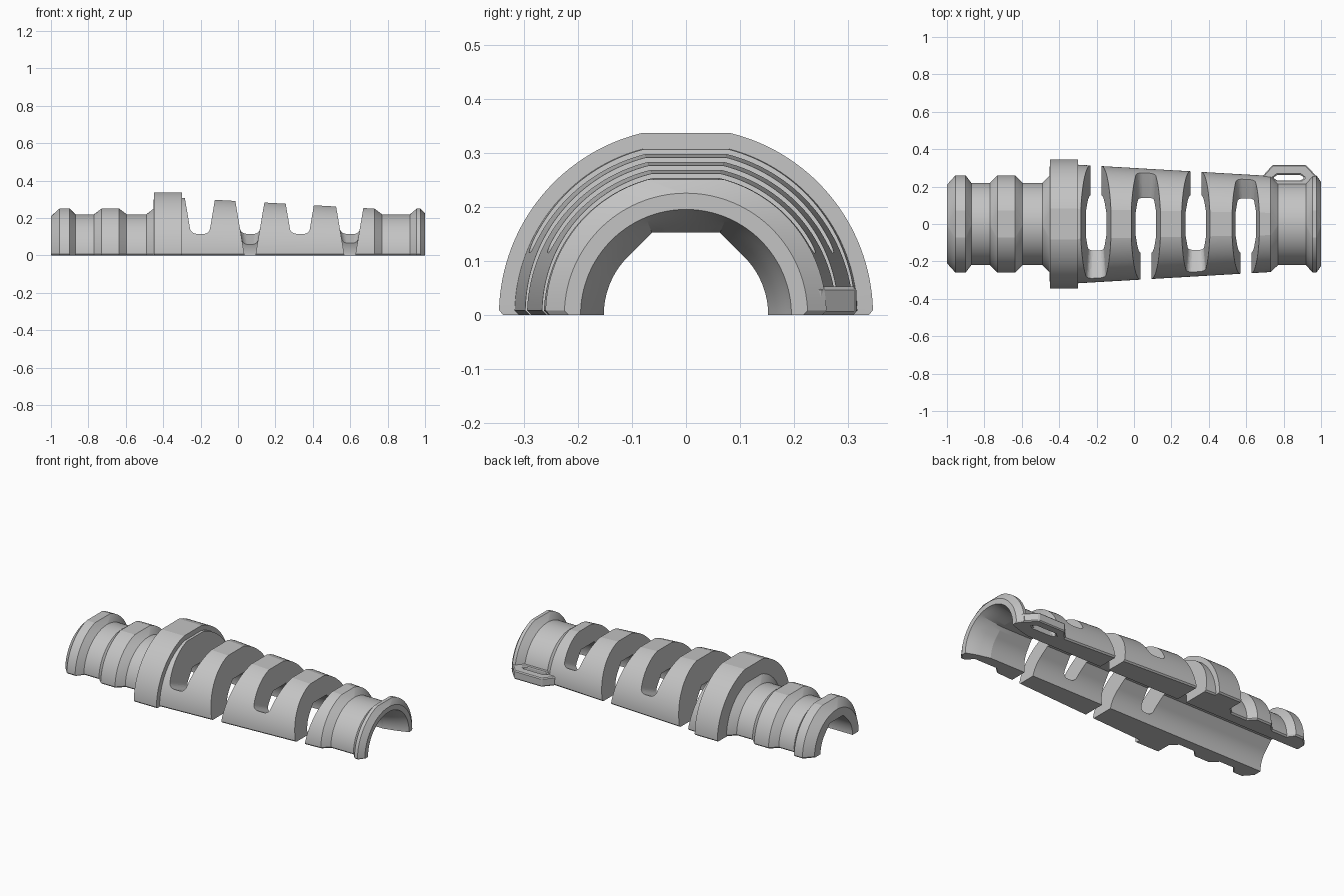
import bpy, bmesh, math

cube = bpy.data.objects.get("Cube")
if cube:
    bpy.data.objects.remove(cube)

BORE = 0.152
STEPS = 32

grey = bpy.data.materials.new("light_grey_plastic")
grey.use_nodes = True
colour = (0.55, 0.55, 0.55, 1)
grey.diffuse_color = colour
grey.node_tree.nodes["Principled BSDF"].inputs["Base Color"].default_value = colour


def make_object(name, bm):
    bmesh.ops.recalc_face_normals(bm, faces=bm.faces)
    mesh = bpy.data.meshes.new(name)
    bm.to_mesh(mesh)
    bm.free()
    mesh.materials.append(grey)
    obj = bpy.data.objects.new(name, mesh)
    bpy.context.collection.objects.link(obj)
    return obj


def loft(bm, sections):
    """Join closed loops of points into side walls; return the vertex rings."""
    rings = [[bm.verts.new(p) for p in s] for s in sections]
    for a, b in zip(rings, rings[1:]):
        for i in range(len(a)):
            j = (i + 1) % len(a)
            bm.faces.new((a[i], a[j], b[j], b[i]))
    return rings


def mirrored(half):
    return half + [(-y, z) for y, z in reversed(half)]


def outer_arch(r):
    # half circle with a flattened crown and a small chamfer at the base
    cap = min(r, max(0.25, r - 0.01))
    top = min(math.asin(cap / r), math.radians(89.6))
    low = math.asin(0.008 / r)
    half = [(r - 0.008, 0)]
    for i in range(STEPS):
        a = low + (top - low) * i / (STEPS - 1)
        half.append((r * math.cos(a), r * math.sin(a)))
    return mirrored(half)


def inner_arch(flare):
    # round lower bore with sloped shoulders and a flat roof, round when flared
    half = []
    shoulder = math.pi / 4
    for i in range(STEPS + 1):
        a = math.radians(min(90 * i / STEPS, 89.6))
        if a <= shoulder:
            r = BORE
        elif a <= 1.5 * shoulder:
            r = BORE / math.cos(a - shoulder)
        else:
            r = BORE / math.sin(a)
        r += (0.195 - r) * flare
        half.append((r * math.cos(a), r * math.sin(a)))
    return mirrored(half)


# Sleeve: stations of x, outer radius, bore flare
stations = [
    (-1, 0.21, 0), (-0.955, 0.26, 0), (-0.9, 0.26, 0), (-0.87, 0.22, 0),
    (-0.77, 0.22, 0), (-0.73, 0.26, 0), (-0.635, 0.26, 0), (-0.595, 0.22, 0),
    (-0.49, 0.22, 0), (-0.451, 0.26, 0), (-0.45, 0.346, 0), (-0.3, 0.346, 0),
    (-0.299, 0.317, 0), (0.73, 0.257, 0), (0.77, 0.22, 0), (0.86, 0.22, 0),
    (0.92, 0.22, 0.35), (0.955, 0.26, 0.6), (0.975, 0.26, 0.78), (1, 0.225, 1),
]
bm = bmesh.new()
sections = []
for x, r, flare in stations:
    loop = outer_arch(r) + inner_arch(flare)[::-1]
    sections.append([(x, y, z) for y, z in loop])
rings = loft(bm, sections)
for ring in (rings[0], rings[-1]):
    n = len(ring)
    for i in range(n // 2 - 1):
        bm.faces.new((ring[i], ring[i + 1], ring[n - 2 - i], ring[n - 1 - i]))
sleeve = make_object("strain_relief_sleeve", bm)


# Slots: tapered cuts, open to the base on alternating sides
def half_width(z):
    return 0.029 + 0.17 * max(z, 0)


def slot_section(cx, y, base):
    fillet = min(0.035, 0.75 * half_width(base))
    right = []
    for i in range(7):
        a = math.pi / 2 * i / 6
        z = base + fillet * (1 - math.cos(a))
        right.append((half_width(z) - fillet * (1 - math.sin(a)), z))
    for z in (max(0, base + 0.04), 0.6):
        right.append((half_width(z), z))
    return [(cx + w, y, z) for w, z in right] + [(cx - w, y, z) for w, z in reversed(right)]


def cut_slot(cx, closed_side):
    radius = 0.317 - 0.058 * (cx + 0.3)
    slope = 0.115 / math.sqrt(radius ** 2 - 0.115 ** 2)
    # closed end rises along a radial floor; open end drops below the base
    path = [(0.4, 0.4 * slope), (0.03, 0.03 * slope), (-0.03, -0.1), (-0.4, -0.1)]
    bm = bmesh.new()
    rings = loft(bm, [slot_section(cx, closed_side * y, b) for y, b in path])
    bm.faces.new(rings[0])
    bm.faces.new(rings[-1])
    bmesh.ops.triangulate(bm, faces=bm.faces)
    cutter = make_object("slot_cutter", bm)
    cutter.hide_render = True
    mod = sleeve.modifiers.new("slot", 'BOOLEAN')
    mod.operation = 'DIFFERENCE'
    mod.solver = 'EXACT'
    mod.object = cutter
    bpy.context.view_layer.update()
    bpy.context.view_layer.objects.active = sleeve
    bpy.ops.object.modifier_apply(modifier=mod.name)
    bpy.data.objects.remove(cutter)


for k in range(4):
    cut_slot(-0.203 + 0.267 * k, -1 if k % 2 == 0 else 1)

# Tie loop: flat bracket with a six-sided hole on the back edge
outline = [(0.69, 0.205), (0.69, 0.258), (0.74, 0.315),
           (0.92, 0.315), (0.985, 0.245), (0.985, 0.205)]
hole = [(0.765, 0.232), (0.745, 0.247), (0.765, 0.263),
        (0.89, 0.263), (0.91, 0.247), (0.89, 0.232)]
bm = bmesh.new()
walls = [[(x, y, z) for x, y in pts]
         for pts, z in ((outline, 0), (outline, 0.052), (hole, 0.052), (hole, 0), (outline, 0))]
loft(bm, walls)
bmesh.ops.remove_doubles(bm, verts=bm.verts, dist=0.0001)
tie_loop = make_object("tie_loop", bm)
bevel = tie_loop.modifiers.new("soft_edges", 'BEVEL')
bevel.width = 0.006
bevel.segments = 1

# Smooth curved walls, keep the edges crisp
bpy.ops.object.select_all(action='DESELECT')
sleeve.select_set(True)
bpy.context.view_layer.objects.active = sleeve
bpy.ops.object.shade_smooth_by_angle(angle=math.radians(12))
